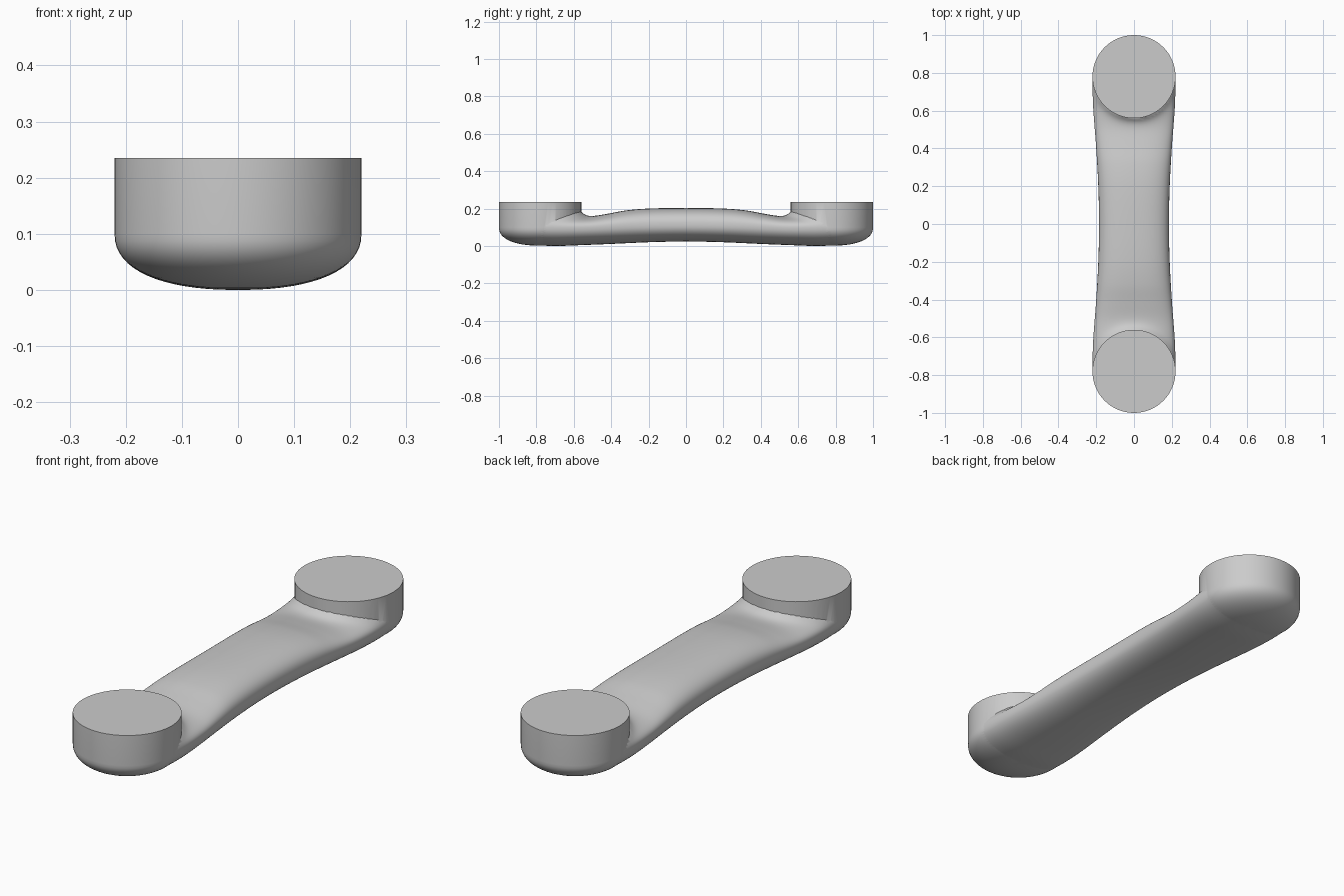
import bpy, bmesh, math

if "Cube" in bpy.data.objects:
    bpy.data.objects.remove(bpy.data.objects["Cube"])

R, PY, TOP = 0.22, 0.78, 0.235      # post radius, post centre in y, post top


def interp(pts, v):
    # smooth interpolation through (position, value) points (Catmull-Rom)
    for i in range(len(pts) - 1):
        (x0, y0), (x1, y1) = pts[i], pts[i + 1]
        if v <= x1:
            t, h = (v - x0) / (x1 - x0), x1 - x0
            a = pts[i - 1] if i else (-pts[1][0], pts[1][1])
            b = pts[i + 2] if i + 2 < len(pts) else pts[i + 1]
            m0 = (y1 - a[1]) / (x1 - a[0]) * h
            m1 = (b[1] - y0) / (b[0] - x0) * h
            return ((2*t**3 - 3*t*t + 1) * y0 + (t**3 - 2*t*t + t) * m0
                    + (3*t*t - 2*t**3) * y1 + (t**3 - t*t) * m1)
    return pts[-1][1]


def power(v, n):
    return math.copysign(abs(v) ** (2 / n), v)


def loft(name, rings):
    bm = bmesh.new()
    vs = [[bm.verts.new(p) for p in ring] for ring in rings]
    n = len(rings[0])
    for a, b in zip(vs, vs[1:]):
        for i in range(n):
            bm.faces.new((a[i], a[(i + 1) % n], b[(i + 1) % n], b[i]))
    bm.faces.new(vs[0])
    bm.faces.new(vs[-1])
    bmesh.ops.recalc_face_normals(bm, faces=bm.faces)
    me = bpy.data.meshes.new(name)
    bm.to_mesh(me)
    bm.free()
    ob = bpy.data.objects.new(name, me)
    bpy.context.collection.objects.link(ob)
    return ob


# Round mounting post: bowl-shaped bottom, straight wall, flat top
def post(name, y):
    prof = []
    for k in range(1, 17):
        a = math.pi / 2 * k / 16
        prof.append((R * power(math.sin(a), 2.3), 0.1 - 0.098 * power(math.cos(a), 2.3)))
    prof.append((R, TOP))
    return loft(name, [[(r * math.cos(i * math.tau / 64), y + r * math.sin(i * math.tau / 64), z)
                        for i in range(64)] for r, z in prof])


# Arched grip: rounded section that widens and dips toward the posts
WIDTH = [(0, 0.185), (0.2, 0.189), (0.4, 0.2), (0.6, 0.215), (0.7, 0.219), (0.79, 0.2185)]
UPPER = [(0, 0.203), (0.2, 0.2), (0.32, 0.19), (0.42, 0.172), (0.5, 0.159), (0.56, 0.156), (0.79, 0.156)]
LOWER = [(0, 0.024), (0.2, 0.02), (0.4, 0.011), (0.6, 0.003), (0.7, 0.0), (0.79, 0.003)]
MIDDLE = [(0, 0.112), (0.3, 0.108), (0.55, 0.098), (0.79, 0.1)]


def section(y):
    d = abs(y)
    w, up, lo, mid = (interp(c, d) for c in (WIDTH, UPPER, LOWER, MIDDLE))
    ring = []
    for i in range(64):
        a = i * math.tau / 64
        s, c = math.sin(a), math.cos(a)
        n = 2.5 if s > 0 else 2.3
        x = w * power(c, n)
        z = mid + (up - mid if s > 0 else mid - lo) * power(s, n)
        if s > 0:   # small fillet where the grip meets the post wall
            gap = max(0, math.hypot(x, PY - d) - R)
            z += 0.03 * s * math.exp(-gap / 0.02)
        ring.append((x, y, z))
    return ring


grip = loft("handle", [section(-0.782 + 1.564 * i / 140) for i in range(141)])

# Fuse both posts into the grip
for name, y in (("front_post", -PY), ("back_post", PY)):
    p = post(name, y)
    p.hide_render = True
    mod = grip.modifiers.new(name, 'BOOLEAN')
    mod.operation = 'UNION'
    mod.solver = 'EXACT'
    mod.object = p
bpy.context.view_layer.objects.active = grip
grip.select_set(True)
for mod in list(grip.modifiers):
    p = mod.object
    bpy.ops.object.modifier_apply(modifier=mod.name)
    bpy.data.objects.remove(p)
bpy.ops.object.shade_smooth_by_angle(angle=math.radians(40))
